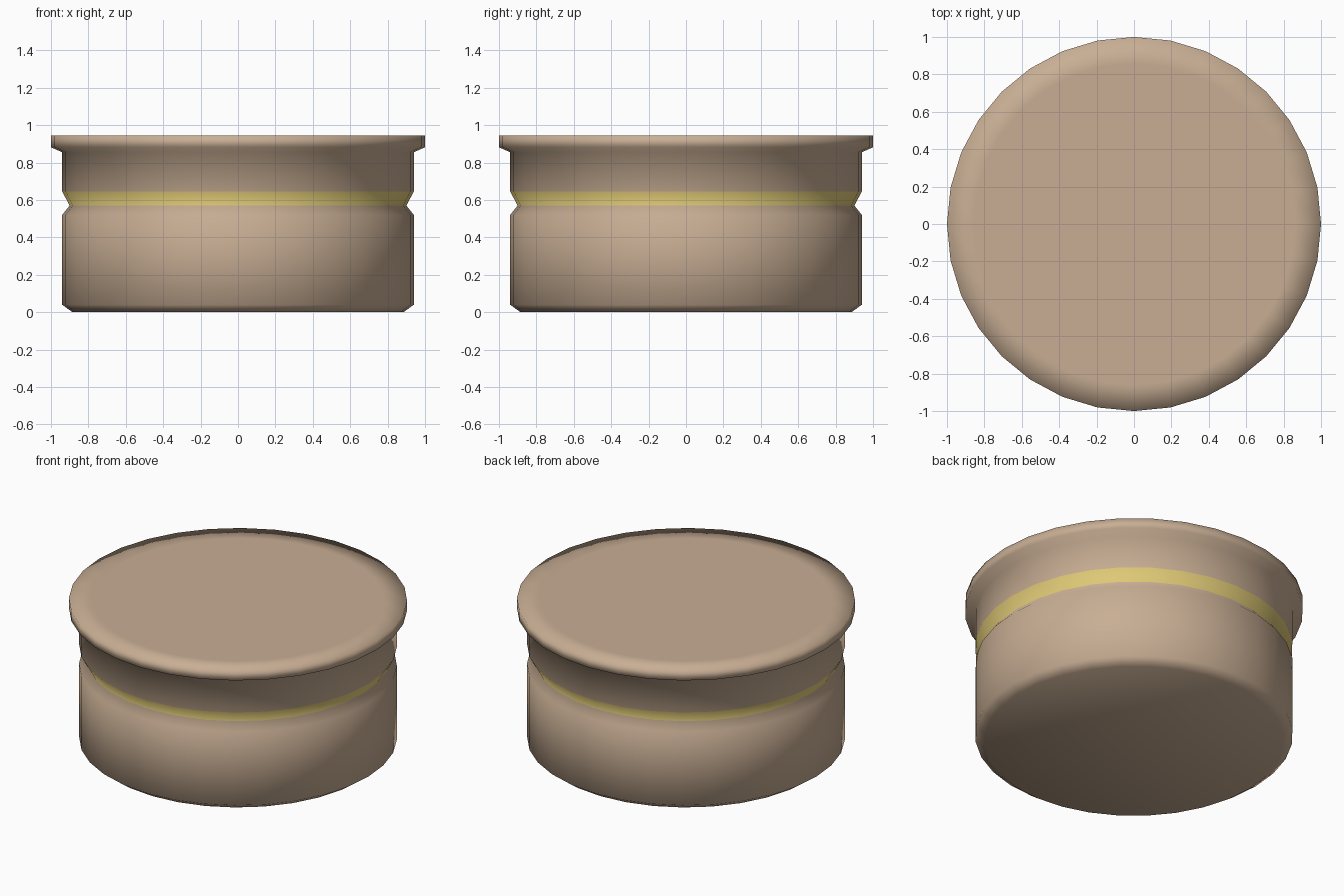
import bpy, bmesh, math

if "Cube" in bpy.data.objects:
    bpy.data.objects.remove(bpy.data.objects["Cube"])

SIDES = 32
# (radius, height) outline from the base up to the inner edge of the flat top
PROFILE = [(0.885, 0.0), (0.94, 0.04), (0.94, 0.52), (0.90, 0.57), (0.94, 0.645),
           (0.94, 0.855), (1.0, 0.882), (1.0, 0.945), (0.86, 0.945)]


def material(name, color):
    mat = bpy.data.materials.new(name)
    mat.diffuse_color = (*color, 1.0)
    mat.use_nodes = True
    mat.node_tree.nodes["Principled BSDF"].inputs["Base Color"].default_value = mat.diffuse_color
    return mat


tan = material("tan", (0.578, 0.423, 0.296))
yellow = material("yellow", (0.73, 0.58, 0.18))

# Turned body with groove and overhanging lip
bm = bmesh.new()
rings = []
for r, z in PROFILE:
    rings.append([bm.verts.new((r * math.cos(2 * math.pi * i / SIDES),
                                r * math.sin(2 * math.pi * i / SIDES), z))
                  for i in range(SIDES)])
for lower, upper in zip(rings, rings[1:]):
    for i in range(SIDES):
        j = (i + 1) % SIDES
        bm.faces.new((lower[i], lower[j], upper[j], upper[i]))

# Bottom and top caps
bm.faces.new(rings[0][::-1])
bm.faces.new(rings[-1])

# Yellow band on the upper slope of the groove
for face in bm.faces:
    face.smooth = True
    if 0.57 < face.calc_center_median().z < 0.645:
        face.material_index = 1

mesh = bpy.data.meshes.new("round_cap")
bm.to_mesh(mesh)
bm.free()
mesh.materials.append(tan)
mesh.materials.append(yellow)
cap = bpy.data.objects.new("round_cap", mesh)
bpy.context.collection.objects.link(cap)
